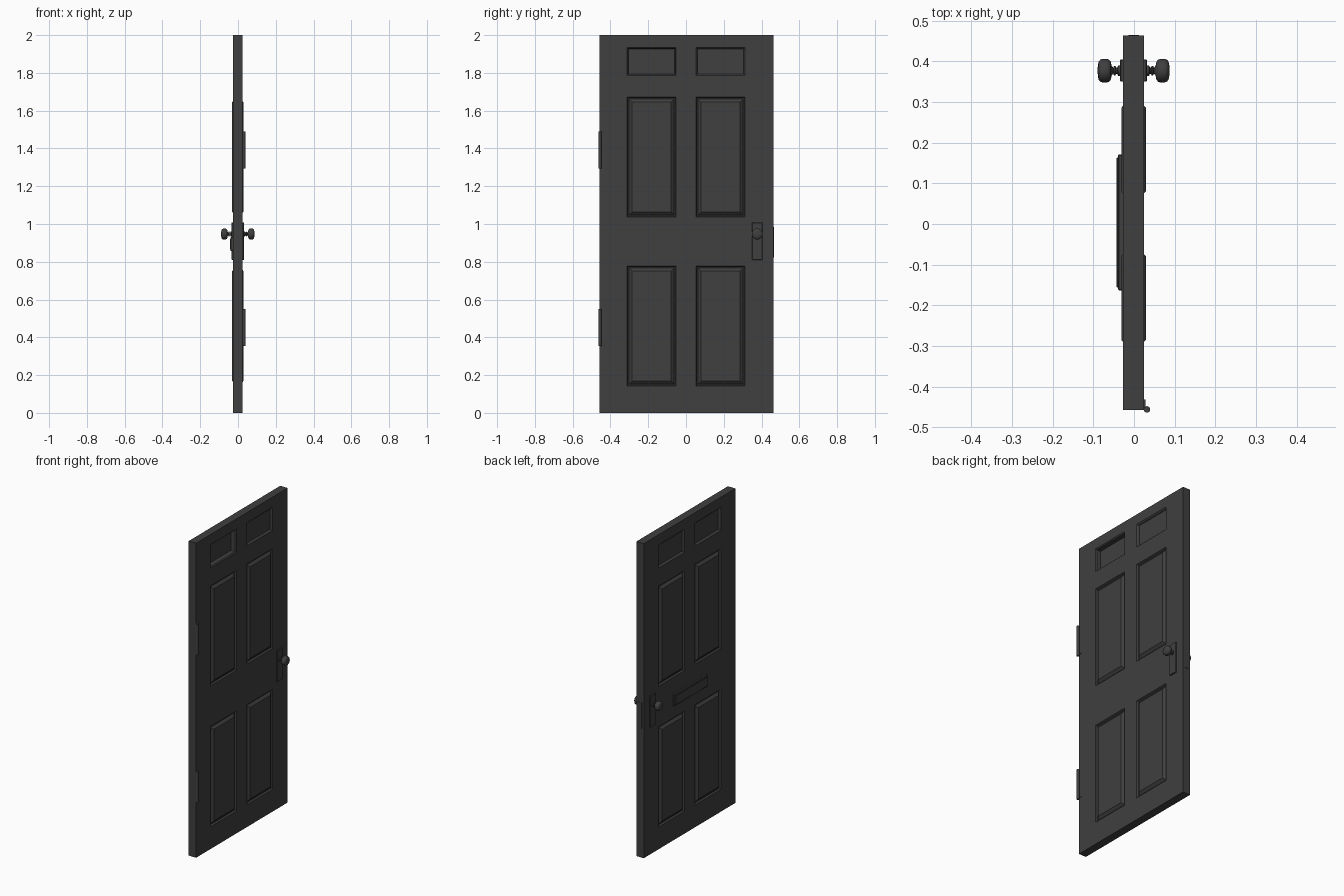
import bpy, bmesh, math
from mathutils import Matrix, Vector

old = bpy.data.objects.get("Cube")
if old:
    bpy.data.objects.remove(old)


def make_material(name, value):
    mat = bpy.data.materials.new(name)
    mat.use_nodes = True
    color = (value, value, value, 1)
    mat.diffuse_color = color
    mat.node_tree.nodes["Principled BSDF"].inputs["Base Color"].default_value = color
    return mat


CHARCOAL = make_material("charcoal", 0.05)


def finish(name, bm, smooth=False):
    bmesh.ops.remove_doubles(bm, verts=bm.verts, dist=1e-5)
    bmesh.ops.recalc_face_normals(bm, faces=bm.faces)
    mesh = bpy.data.meshes.new(name)
    bm.to_mesh(mesh)
    bm.free()
    obj = bpy.data.objects.new(name, mesh)
    bpy.context.collection.objects.link(obj)
    mesh.materials.append(CHARCOAL)
    if smooth:
        bpy.ops.object.select_all(action='DESELECT')
        obj.select_set(True)
        bpy.context.view_layer.objects.active = obj
        bpy.ops.object.shade_smooth_by_angle(angle=math.radians(40))
    return obj


def box(name, lo, hi, bevel=0):
    lo, hi = Vector(lo), Vector(hi)
    bm = bmesh.new()
    bmesh.ops.create_cube(bm, size=1, matrix=Matrix.Translation((lo + hi) / 2)
                          @ Matrix.Diagonal((*(hi - lo), 1)))
    if bevel:
        bmesh.ops.bevel(bm, geom=bm.edges[:], offset=bevel, segments=1, affect='EDGES')
    return finish(name, bm)


# Door leaf: a grid of rails and stiles on each face, with moulded panels
X0, X1 = -0.027, 0.025
YS = [-0.457, -0.312, -0.052, 0.053, 0.313, 0.463]
ZS = [0, 0.142, 0.778, 1.037, 1.672, 1.787, 1.935, 2]
RAISED = [(0, 0), (0.005, -0.01), (0.011, -0.01), (0.027, 0.004)]
SUNK = [(0, 0), (0.006, -0.006), (0.008, -0.013)]
DEEP = [(0, 0), (0.006, -0.006), (0.008, -0.032)]


def rect(bm, x, y0, y1, z0, z1):
    return [bm.verts.new((x, y, z)) for y, z in ((y0, z0), (y1, z0), (y1, z1), (y0, z1))]


def panel(bm, x, side, y0, y1, z0, z1, steps):
    rings = [rect(bm, x + side * d, y0 + i, y1 - i, z0 + i, z1 - i) for i, d in steps]
    for a, b in zip(rings, rings[1:]):
        for k in range(4):
            n = (k + 1) % 4
            bm.faces.new((a[k], a[n], b[n], b[k]))
    bm.faces.new(rings[-1])


bm = bmesh.new()
for x, side in ((X0, -1), (X1, 1)):
    for i, (y0, y1) in enumerate(zip(YS, YS[1:])):
        for j, (z0, z1) in enumerate(zip(ZS, ZS[1:])):
            steps = [(0, 0)]
            if i % 2 and j % 2:
                steps = RAISED if j < 5 else DEEP if side > 0 and i == 1 else SUNK
            panel(bm, x, side, y0, y1, z0, z1, steps)
for y0, y1 in zip(YS, YS[1:]):
    for z in (ZS[0], ZS[-1]):
        bm.faces.new([bm.verts.new(p) for p in
                      ((X0, y0, z), (X1, y0, z), (X1, y1, z), (X0, y1, z))])
for z0, z1 in zip(ZS, ZS[1:]):
    for y in (YS[0], YS[-1]):
        bm.faces.new([bm.verts.new(p) for p in
                      ((X0, y, z0), (X1, y, z0), (X1, y, z1), (X0, y, z1))])
finish("door_leaf", bm)

# Hinges: a leaf plate and a knuckle barrel on the hanging edge
for name, z in (("lower", 0.452), ("upper", 1.392)):
    box(name + "_hinge_leaf", (X1 - 0.002, -0.458, z - 0.087), (X1 + 0.003, -0.432, z + 0.087))
    bm = bmesh.new()
    bmesh.ops.create_cone(bm, cap_ends=True, segments=16, radius1=0.008, radius2=0.008,
                          depth=0.195, matrix=Matrix.Translation((0.032, -0.456, z)))
    finish(name + "_hinge_barrel", bm, True)

# Knobs: revolved profile of (distance from the face, radius)
PROFILE = [(0, 0.013), (0.012, 0.013), (0.014, 0.008), (0.017, 0.008), (0.019, 0.012),
           (0.022, 0.012), (0.024, 0.007), (0.028, 0.012), (0.030, 0.022), (0.034, 0.027),
           (0.040, 0.029), (0.050, 0.029), (0.056, 0.027), (0.060, 0.022), (0.062, 0.012),
           (0.0625, 0)]
for name, x, side in (("right", X0, -1), ("left", X1, 1)):
    bm = bmesh.new()
    verts = [bm.verts.new((x + side * d, 0.377 + r, 0.947)) for d, r in PROFILE]
    edges = [bm.edges.new(pair) for pair in zip(verts, verts[1:])]
    bmesh.ops.spin(bm, geom=verts + edges, cent=(0, 0.377, 0.947), axis=(1, 0, 0),
                   angle=math.tau, steps=24)
    finish(name + "_knob", bm, True)
    xs = sorted((x - side * 0.002, x + side * 0.007))
    box(name + "_lock_plate", (xs[0], 0.35, 0.81), (xs[1], 0.405, 1.008), 0.002)

# Latch plate on the closing edge
box("latch_plate", (-0.014, 0.46, 0.822), (0.012, 0.465, 0.985))

# Letter slot: frame and flap
box("letter_slot_frame", (-0.039, -0.163, 0.857), (X0 + 0.002, 0.171, 0.930), 0.002)
box("letter_slot_flap", (-0.043, -0.156, 0.866), (-0.037, 0.164, 0.921), 0.002)
